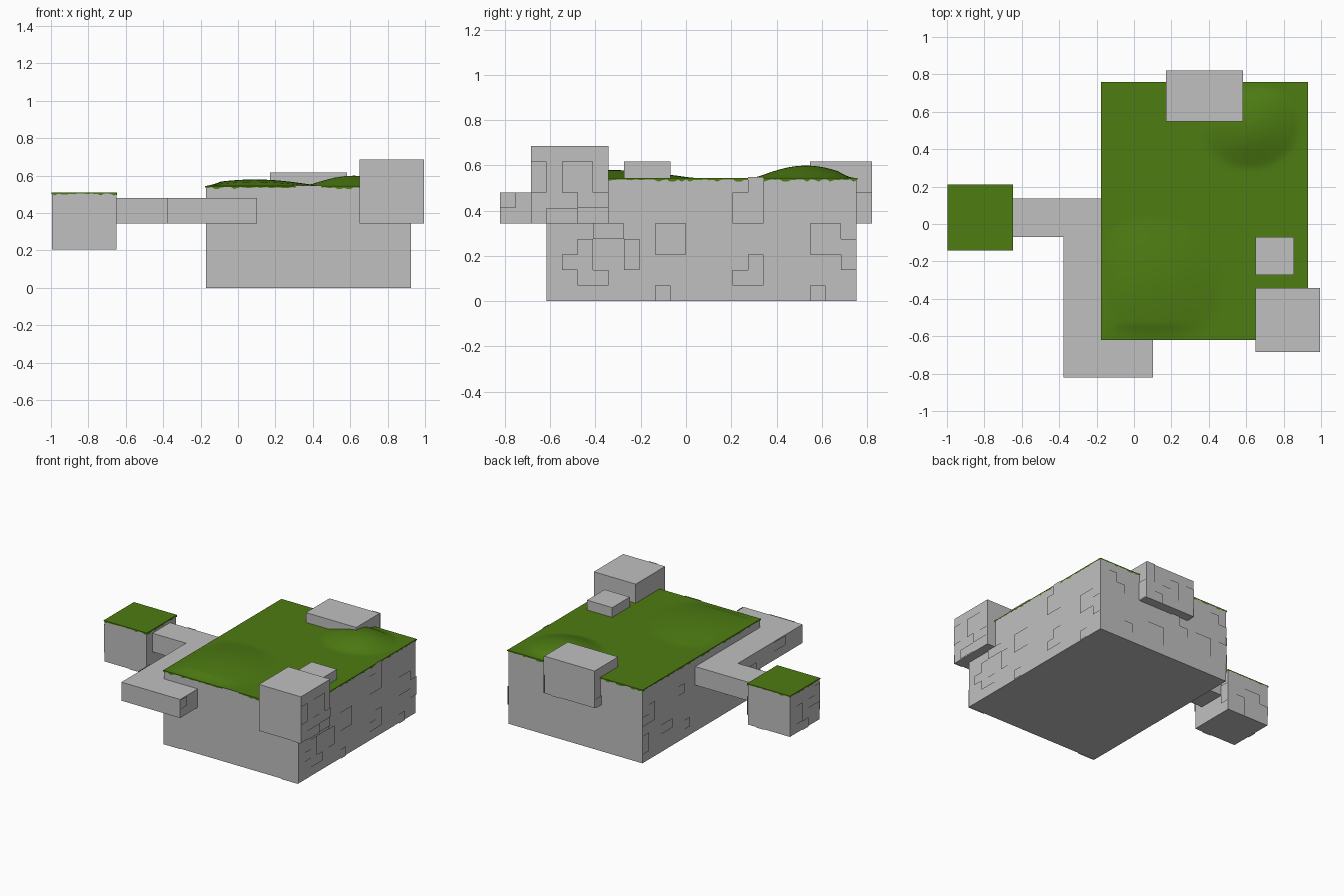
import bpy, bmesh, math, random
from mathutils import Vector

if "Cube" in bpy.data.objects:
    bpy.data.objects.remove(bpy.data.objects["Cube"])

random.seed(4)
C = 0.0685                                   # everything sits on this cell grid
ORIGIN = Vector((-2.5 * C, -9 * C, 0))


def material(name, rgb):
    m = bpy.data.materials.new(name)
    m.diffuse_color = (*rgb, 1)
    m.use_nodes = True
    m.node_tree.nodes["Principled BSDF"].inputs["Base Color"].default_value = m.diffuse_color
    return m


STONE = material("grey stone", (0.53, 0.53, 0.53))
GRASS = material("green grass", (0.075, 0.2, 0.006))


def cell(x, y, z):
    return ORIGIN + Vector((x, y, z)) * C


def finish(name, bm, mat):
    me = bpy.data.meshes.new(name)
    bm.to_mesh(me)
    bm.free()
    me.materials.append(mat)
    ob = bpy.data.objects.new(name, me)
    bpy.context.collection.objects.link(ob)
    return ob


def prism(name, outline, z0, z1):
    """Extrude a plan outline (in cells) from z0 to z1."""
    bm = bmesh.new()
    face = bm.faces.new([bm.verts.new(cell(x, y, z0)) for x, y in outline])
    ext = bmesh.ops.extrude_face_region(bm, geom=[face])["geom"]
    verts = [g for g in ext if isinstance(g, bmesh.types.BMVert)]
    bmesh.ops.translate(bm, verts=verts, vec=(0, 0, (z1 - z0) * C))
    bmesh.ops.recalc_face_normals(bm, faces=bm.faces)
    return finish(name, bm, STONE)


def block(name, x0, x1, y0, y1, z0, z1):
    return prism(name, [(x0, y0), (x1, y0), (x1, y1), (x0, y1)], z0, z1)


def panels(name, side, plane, shapes):
    """Raised bevelled plates; each shape is (u, z, rows of cells bottom up)."""
    bm = bmesh.new()
    axis = 0 if side in ("left", "right") else 1
    sign = 1 if side in ("right", "back") else -1
    normal = Vector((sign, 0, 0)) if axis == 0 else Vector((0, sign, 0))
    for u, z, rows in shapes:
        verts, faces = {}, []

        def vert(a, b):
            if (a, b) not in verts:
                p = cell(plane, a, b) if axis == 0 else cell(a, plane, b)
                verts[a, b] = bm.verts.new(p)
            return verts[a, b]

        for j, row in enumerate(rows.split(",")):
            for i, ch in enumerate(row):
                if ch == "1":
                    a, b = u + i, z + j
                    f = bm.faces.new([vert(a, b), vert(a + 1, b),
                                      vert(a + 1, b + 1), vert(a, b + 1)])
                    f.normal_update()
                    if f.normal.dot(normal) < 0:
                        f.normal_flip()
                    faces.append(f)
        # small gap, then the sloped rim
        bmesh.ops.inset_region(bm, faces=faces, thickness=0.003, use_even_offset=True)
        bmesh.ops.inset_region(bm, faces=faces, thickness=0.008, depth=0.007,
                               use_even_offset=True)
    return finish(name, bm, STONE)


def grass(name, x0, x1, y0, y1, z, mounds):
    """Turf sheet with soft mounds and a ragged hanging fringe."""
    bm = bmesh.new()
    lo, hi = cell(x0, y0, z), cell(x1, y1, z)
    nx, ny = (x1 - x0) * 4, (y1 - y0) * 4
    bmesh.ops.create_grid(bm, x_segments=nx, y_segments=ny, size=1)
    edge = 0.005
    for v in bm.verts:
        v.co.x = lo.x - edge + (v.co.x + 1) / 2 * (hi.x - lo.x + 2 * edge)
        v.co.y = lo.y - edge + (v.co.y + 1) / 2 * (hi.y - lo.y + 2 * edge)
        v.co.z = lo.z + 0.003
        inside = min(v.co.x - lo.x, hi.x - v.co.x, v.co.y - lo.y, hi.y - v.co.y)
        fade = min(1, max(0, inside / 0.08))
        for mx, my, rx, ry, h in mounds:
            d = ((v.co.x - mx) / rx) ** 2 + ((v.co.y - my) / ry) ** 2
            v.co.z += h * max(0, 1 - d) ** 1.4 * fade
    rim = [e for e in bm.edges if e.is_boundary]
    ext = bmesh.ops.extrude_edge_only(bm, edges=rim)["geom"]
    for v in ext:
        if isinstance(v, bmesh.types.BMVert):
            v.co.z -= random.choice((0.006, 0.008, 0.01, 0.016))
    bmesh.ops.recalc_face_normals(bm, faces=bm.faces)
    ob = finish(name, bm, GRASS)
    bpy.context.view_layer.objects.active = ob
    ob.select_set(True)
    bpy.ops.object.shade_smooth_by_angle(angle=math.radians(35))
    ob.select_set(False)


# Stone masses
block("main_block", 0, 16, 0, 20, 0, 7.9)
block("corner_block", 12, 17, -1, 4, 5, 10)
block("low_step", 12, 15, 5, 8, 7, 9)
block("rear_block", 5, 11, 17, 21, 5, 9)
block("outer_block", -12, -7, 7, 12, 3, 7.4)
prism("walkway", [(-7, 8), (-3, 8), (-3, -3), (4, -3), (4, 0), (0, 0), (0, 11), (-7, 11)], 5, 7)

# Turf
grass("main_grass", 0, 16, 0, 20, 7.9, [(0.09, -0.33, 0.37, 0.38, 0.035),
                                       (0.62, 0.53, 0.27, 0.24, 0.055)])
grass("outer_grass", -12, -7, 7, 12, 7.4, [])

# Raised panels, front
SQ, TALL = "11,11", "1,1"
panels("main_front_panels", "front", 0, [
    (0, 0, SQ), (2, 1, SQ), (4, 2, "1"), (0, 2, TALL), (0, 4, "1"), (5, 4, "10,11,01"),
    (7, 7, "11"), (9, 4, "11,01"), (14, 0, SQ)])
panels("corner_front_panels", "front", -1, [(13, 8, TALL), (16, 7, TALL), (16, 5, "1")])
panels("outer_front_panels", "front", 7, [(-12, 5, SQ), (-12, 4, "1"), (-8, 5, "1"), (-9, 3, "1")])
panels("walkway_front_panels", "front", -3, [(-2, 6, "111")])
panels("walkway_inner_panels", "front", 8, [(-5, 5, "1"), (-5, 6, "1")])

# Right
panels("main_right_panels", "right", 16, [
    (7, 3, SQ), (7, 0, "1"), (12, 5, "11,11,01"), (12, 1, "11,01"), (17, 0, "1"), (17, 3, SQ),
    (19, 2, TALL), (1, 2, "11,01"), (2, 1, "11"), (3, 4, "11,10"), (5, 2, TALL)])
panels("corner_right_panels", "right", 17, [(0, 5, "11"), (2, 6, "11"), (-1, 7, TALL), (1, 7, SQ)])
panels("walkway_right_panels", "right", 4, [(-3, 6, "1")])
panels("rear_right_panels", "right", 11, [(20, 5, TALL)])
panels("outer_right_panels", "right", -7, [(11, 4, TALL)])

# Back
panels("main_back_panels", "back", 20, [
    (8, 1, SQ), (5, 3, "11,01"), (2, 2, "10,11"), (0, 5, "11,01"), (13, 5, "11,01"),
    (0, 2, TALL), (12, 1, "1")])
panels("rear_back_panels", "back", 21, [(5, 6, TALL), (7, 6, "11,10"), (9, 5, "1"), (10, 7, TALL)])
panels("outer_back_panels", "back", 12, [(-11, 5, "11"), (-9, 3, TALL), (-12, 4, "1")])
panels("walkway_back_panels", "back", 11, [(-5, 6, "1")])

# Left
panels("main_left_panels", "left", 0, [
    (18, 4, "11,10"), (19, 1, TALL), (12, 1, "1"), (15, 2, "11"), (13, 5, "1"), (4, 2, SQ)])
panels("outer_left_panels", "left", -12, [(7, 5, "11,10"), (10, 4, TALL), (9, 3, "1")])
panels("walkway_left_panels", "left", -3, [(5, 5, "1"), (0, 6, "11")])
panels("rear_left_panels", "left", 5, [(20, 5, "1")])
